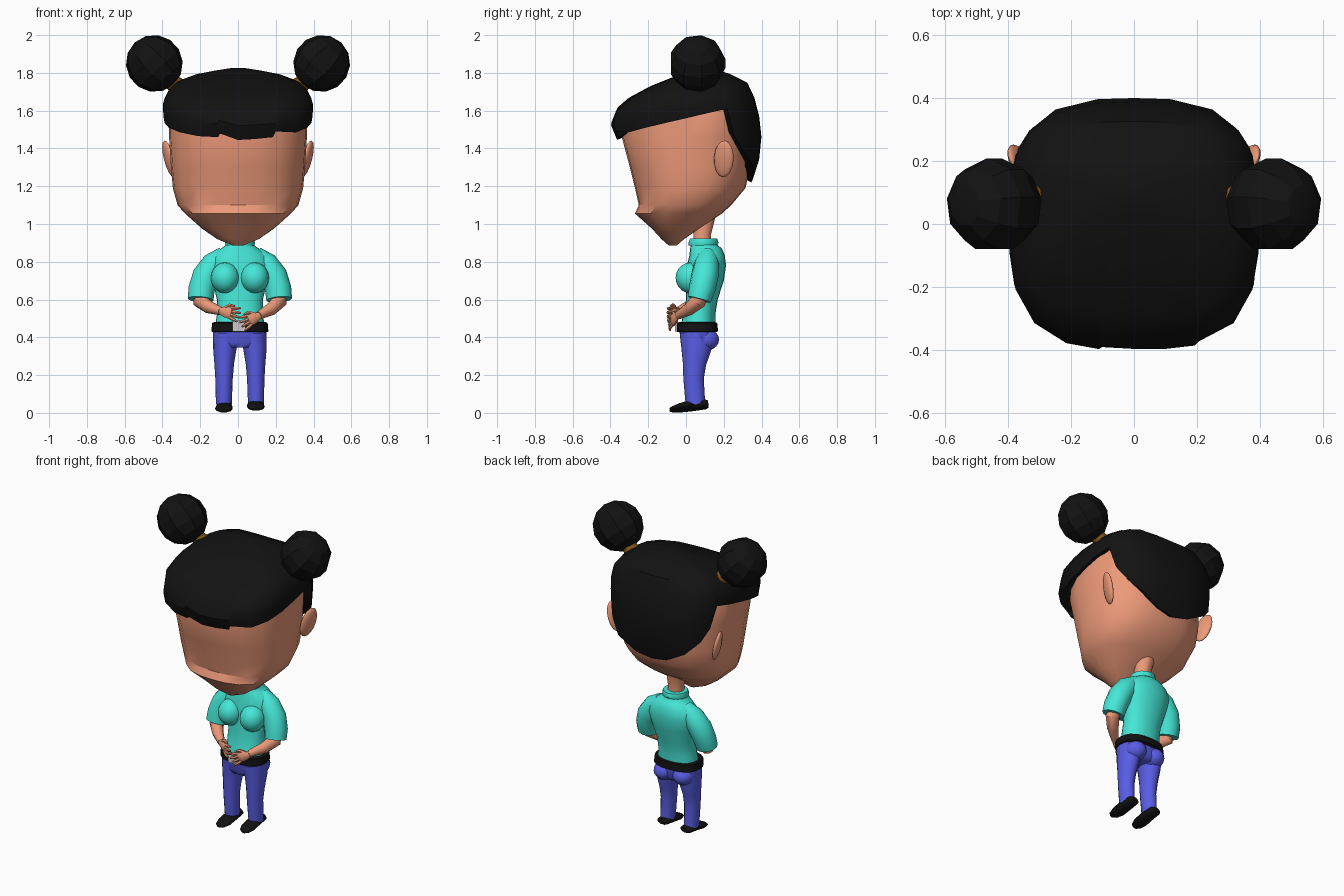
import bpy, bmesh, math
from mathutils import Vector

def material(name, rgb):
    m = bpy.data.materials.new(name)
    m.diffuse_color = (*rgb, 1)
    return m

SKIN = material("skin", (0.84, 0.32, 0.19))
BLACK = material("black", (0.006, 0.006, 0.006))
TEAL = material("teal", (0.06, 0.80, 0.68))
BLUE = material("blue", (0.10, 0.11, 0.78))
BROWN = material("brown", (0.22, 0.09, 0.008))
CX = 0.01  # body centre line

def finish(ob, name, mat, angle=40):
    ob.name = name
    if mat:
        ob.data.materials.append(mat)
    bpy.ops.object.select_all(action='DESELECT')
    ob.select_set(True)
    bpy.context.view_layer.objects.active = ob
    bpy.ops.object.shade_smooth_by_angle(angle=math.radians(angle))
    return ob

def loft(name, rings, mat, angle=40, cap_start=True, cap_end=True):
    bm = bmesh.new()
    vs = [[bm.verts.new(p) for p in r] for r in rings]
    n = len(vs[0])
    for a, b in zip(vs, vs[1:]):
        for i in range(n):
            j = (i + 1) % n
            bm.faces.new((a[i], a[j], b[j], b[i]))
    if cap_start:
        bm.faces.new(vs[0])
    if cap_end:
        bm.faces.new(vs[-1])
    bmesh.ops.recalc_face_normals(bm, faces=bm.faces)
    me = bpy.data.meshes.new(name)
    bm.to_mesh(me)
    bm.free()
    ob = bpy.data.objects.new(name, me)
    bpy.context.collection.objects.link(ob)
    return finish(ob, name, mat, angle)

def section_point(sec, a, n, cx=0, k=1):
    """Point at angle a (0 = front) on a superellipse (z, half width, front y, back y)."""
    z, hw, yf, yb = sec
    s, c = math.sin(a), math.cos(a)
    r = k / (abs(s) ** n + abs(c) ** n) ** (1 / n)
    return Vector((cx + hw * r * s, (yf + yb) / 2 - (yb - yf) / 2 * r * c, z))

def stack(name, secs, mat, n=2.0, segs=16, cx=0, angle=40):
    return loft(name, [[section_point(s, 2 * math.pi * i / segs, n, cx) for i in range(segs)]
                       for s in secs], mat, angle)

def tube(name, pts, radii, mat, segs=10, angle=50):
    """Tube through pts; each radius is a number or (side, up)."""
    pts = [Vector(p) for p in pts]
    whole = (pts[-1] - pts[0]).normalized()
    ref = Vector((0, 1, 0)) if abs(whole.z) > 0.7 else Vector((0, 0, 1))
    rings = []
    for i, (p, r) in enumerate(zip(pts, radii)):
        d = (pts[min(i + 1, len(pts) - 1)] - pts[max(i - 1, 0)]).normalized()
        side = d.cross(ref).normalized()
        up = side.cross(d)
        rs, ru = r if isinstance(r, tuple) else (r, r)
        rings.append([p + side * rs * math.cos(t) + up * ru * math.sin(t)
                      for t in (2 * math.pi * k / segs for k in range(segs))])
    return loft(name, rings, mat, angle)

def ball(name, loc, scale, mat, rot=(0, 0, 0), segs=16, rings=10, angle=50):
    bpy.ops.mesh.primitive_uv_sphere_add(segments=segs, ring_count=rings, radius=1,
                                         location=loc, rotation=rot)
    ob = bpy.context.object
    ob.scale = scale
    return finish(ob, name, mat, angle)

# Head: tilted forward, pointed jaw
stack("head", [(0.885, 0.025, -0.09, -0.05), (0.92, 0.11, -0.13, -0.01), (0.975, 0.19, -0.18, 0.07),
               (1.055, 0.28, -0.27, 0.19), (1.10, 0.32, -0.25, 0.24), (1.19, 0.345, -0.27, 0.315),
               (1.30, 0.355, -0.297, 0.34), (1.46, 0.365, -0.34, 0.35), (1.60, 0.365, -0.32, 0.345),
               (1.70, 0.30, -0.18, 0.29), (1.77, 0.18, -0.03, 0.22)], SKIN, n=2.5, segs=20, angle=30)

# Hair cap: columns (angle from front, lower edge height) under a shared profile
PROFILE = [(1.20, 0.35, -0.35, 0.335), (1.28, 0.37, -0.35, 0.38), (1.45, 0.375, -0.365, 0.40),
           (1.53, 0.39, -0.40, 0.395), (1.635, 0.40, -0.355, 0.375), (1.70, 0.375, -0.25, 0.35),
           (1.757, 0.32, -0.13, 0.32), (1.80, 0.20, 0.0, 0.22), (1.825, 0.04, 0.08, 0.13)]

def hair_section(z):
    for a, b in zip(PROFILE, PROFILE[1:]):
        if z <= b[0]:
            t = (z - a[0]) / (b[0] - a[0])
            return [u + (v - u) * t for u, v in zip(a, b)]
    return PROFILE[-1]

half = [(45, 1.485), (60, 1.51), (75, 1.535), (90, 1.56), (105, 1.585), (121, 1.61), (124, 1.47),
        (132, 1.39), (145, 1.31), (163, 1.24)]
fringe = [(-30, 1.465), (-16, 1.46), (-14.5, 1.48), (0, 1.445), (14, 1.45), (27, 1.46), (28.5, 1.49)]
columns = [(-a, z) for a, z in reversed(half)] + fringe + half + [(180, 1.22)]
rings = [[section_point(hair_section(z), math.radians(a), 3.2, 0, 0.88) + Vector((0, 0, 0.02))
          for a, z in columns]]
for f in (0, 0.2, 0.4, 0.58, 0.74, 0.87, 0.95, 1.0):
    rings.append([section_point(hair_section(z + (1.825 - z) * f), math.radians(a), 3.2)
                  for a, z in columns])
loft("hair", rings, BLACK, 35, cap_start=False)

# Paired parts of the head
for s, side in ((-1, "left"), (1, "right")):
    ball(side + "_hair_bun", (s * 0.443, 0.06, 1.85), (0.152, 0.152, 0.152), BLACK,
         (0, s * 0.75, 0), segs=9, rings=7, angle=20)
    tube(side + "_hair_tie", [(s * 0.28, 0.10, 1.69), (s * 0.34, 0.085, 1.745), (s * 0.40, 0.07, 1.80)],
         [0.062, 0.045, 0.06], BROWN)
    ball(side + "_ear", (s * 0.365, 0.20, 1.345), (0.022, 0.055, 0.10), SKIN,
         (-0.15, s * 0.22, -s * 0.35), segs=12, rings=8)

# Neck and shirt
tube("neck", [(CX, 0.09, 0.86), (CX, 0.085, 0.94), (0, 0.10, 1.05)], [0.055, 0.048, 0.06], SKIN)
stack("shirt", [(0.455, 0.132, -0.03, 0.155), (0.52, 0.122, -0.015, 0.155), (0.60, 0.122, 0.0, 0.168),
                (0.70, 0.145, 0.0, 0.20), (0.78, 0.165, 0.005, 0.212), (0.835, 0.145, 0.018, 0.205),
                (0.87, 0.10, 0.022, 0.19), (0.89, 0.072, 0.025, 0.165), (0.915, 0.07, 0.03, 0.165)],
      TEAL, n=2.2, segs=20, cx=CX, angle=60)
stack("collar", [(0.885, 0.076, 0.015, 0.165), (0.90, 0.08, 0.012, 0.172), (0.922, 0.074, 0.022, 0.165)],
      TEAL, cx=CX)

# Belt, buckle and hips
stack("belt", [(0.428, 0.147, -0.045, 0.16), (0.432, 0.151, -0.05, 0.17), (0.476, 0.147, -0.05, 0.165),
               (0.48, 0.138, -0.04, 0.155)], BLACK, n=2.5, segs=20, cx=CX)
bpy.ops.mesh.primitive_cube_add(size=1, location=(0.005, -0.05, 0.46))
bpy.context.object.scale = (0.07, 0.016, 0.06)
finish(bpy.context.object, "belt_buckle", None)
stack("hips", [(0.345, 0.11, -0.015, 0.13), (0.37, 0.138, -0.028, 0.15), (0.44, 0.142, -0.035, 0.15)],
      BLUE, n=2.4, segs=20, cx=CX, angle=60)

def hand(side, wrist, knuckle):
    w, k = Vector(wrist), Vector(knuckle)
    d = (k - w).normalized()
    across = d.cross(Vector((0, 1, 0))).normalized()
    if across.z < 0:
        across.negate()
    tube(side + "_palm", [w, w.lerp(k, 0.5), k, k + d * 0.008],
         [(0.013, 0.019), (0.015, 0.03), (0.014, 0.033), (0.008, 0.028)], SKIN)
    for i in range(4):
        o = across * (i - 1.5)
        length = 0.062 - 0.006 * abs(i - 1.7)
        base = k + o * 0.016
        mid = base + d * length * 0.55 + o * 0.005 + Vector((0, -0.004, 0))
        tip = base + d * length + o * 0.009 + Vector((0, 0.006, 0))
        tube(f"{side}_finger_{i + 1}", [base, mid, tip], [0.0095, 0.009, 0.005], SKIN, segs=6)
    start = w.lerp(k, 0.4) + across * 0.018
    tube(side + "_thumb", [start, start + d * 0.025 + across * 0.022, start + d * 0.055 + across * 0.024],
         [0.012, 0.01, 0.005], SKIN, segs=6)

# Paired parts of the body
for s, side in ((-1, "left"), (1, "right")):
    X = lambda v: CX + s * v
    ball(side + "_bust", (X(0.078), 0.025, 0.715), (0.076, 0.08, 0.082), TEAL)
    tube(side + "_sleeve", [(X(0.08), 0.115, 0.84), (X(0.135), 0.11, 0.79), (X(0.18), 0.10, 0.725),
                            (X(0.203), 0.085, 0.655), (X(0.208), 0.07, 0.60)],
         [0.045, 0.066, 0.072, 0.07, (0.068, 0.062)], TEAL, segs=12, angle=60)
    drop = 0.022 if s > 0 else 0
    tube(side + "_forearm", [(X(0.20), 0.08, 0.64), (X(0.208), 0.065, 0.59), (X(0.165), 0.015, 0.56 - drop / 2),
                             (X(0.10), -0.042, 0.538 - drop)],
         [0.042, 0.042, 0.034, 0.022], SKIN)
    ball(side + "_seat", (X(0.068), 0.10, 0.388), (0.066, 0.075, 0.06), BLUE)
    tube(side + "_leg", [(X(0.072), 0.055, 0.42), (X(0.08), 0.055, 0.34), (X(0.083), 0.045, 0.26),
                         (X(0.084), 0.04, 0.18), (X(0.085), 0.05, 0.045)],
         [(0.07, 0.088), (0.062, 0.08), (0.052, 0.062), (0.046, 0.054), (0.042, 0.052)], BLUE, segs=12)
    lift = 0.01 if s > 0 else 0
    tube(side + "_shoe", [(X(0.083), 0.118, 0.042 + lift), (X(0.083), 0.105, 0.04 + lift),
                          (X(0.083), 0.03, 0.034 + lift), (X(0.085), -0.03, 0.022 + lift),
                          (X(0.088), -0.07, 0.014 + lift), (X(0.09), -0.085, 0.01 + lift)],
         [(0.025, 0.015), (0.04, 0.022), (0.044, 0.027), (0.047, 0.021), (0.034, 0.012), (0.012, 0.006)],
         BLACK, segs=10)

hand("left", (-0.095, -0.045, 0.54), (-0.04, -0.075, 0.528))
hand("right", (0.115, -0.045, 0.515), (0.062, -0.07, 0.49))
